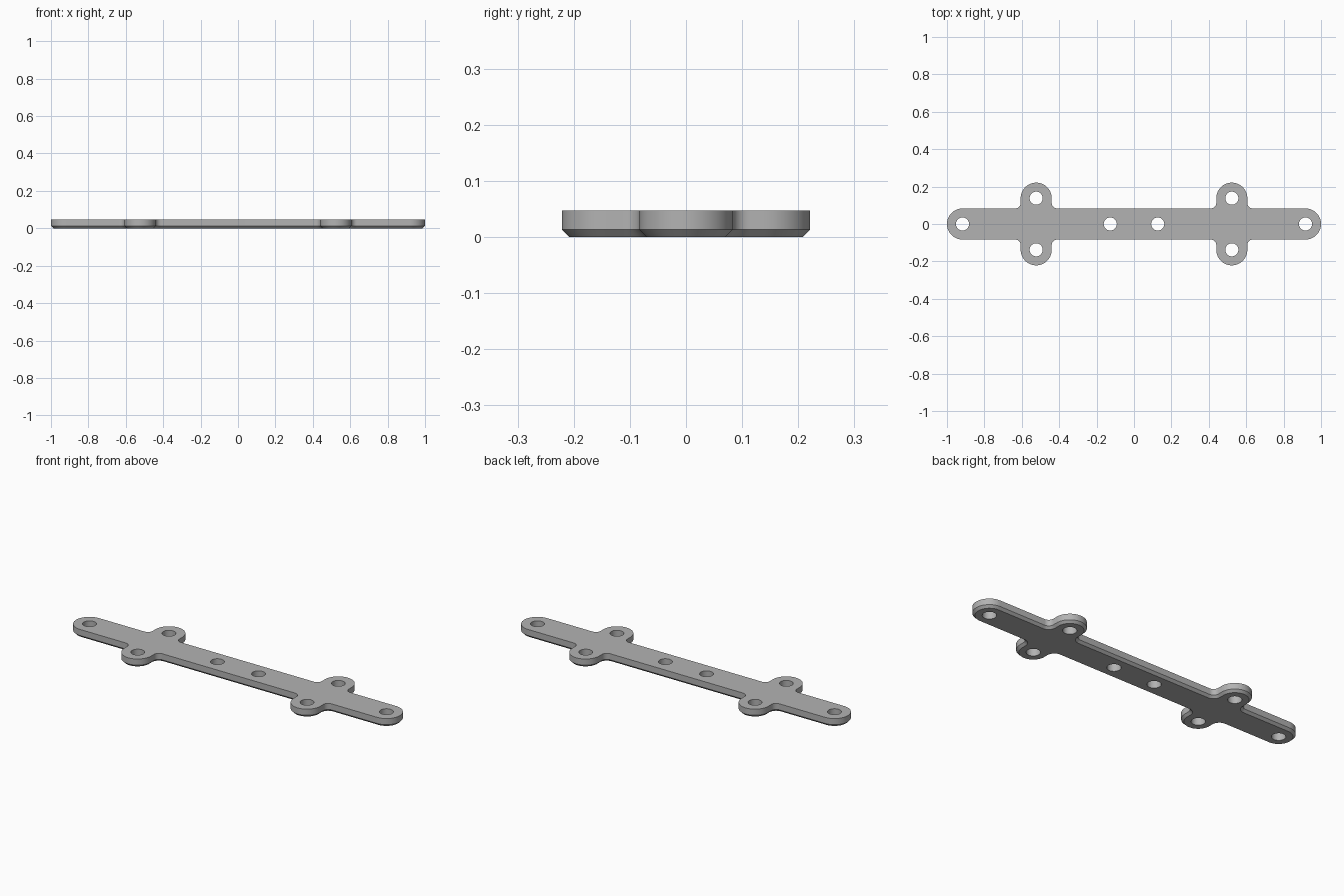
import bpy, bmesh
from math import sin, cos, pi, radians

cube = bpy.data.objects.get("Cube")
if cube:
    bpy.data.objects.remove(cube, do_unlink=True)

END_X, LOBE_X, LOBE_Y, MID_X = 0.917, 0.523, 0.138, 0.127
R, FILLET, HOLE = 0.083, 0.03, 0.035
HEIGHT, CHAMFER = 0.047, 0.013


def arc(cx, cy, r, a0, a1, n):
    steps = [radians(a0 + (a1 - a0) * i / n) for i in range(n + 1)]
    return [(cx + r * cos(a), cy + r * sin(a)) for a in steps]


def outline(inset):
    """Counter-clockwise plate outline, shrunk by inset."""
    r, f = R - inset, FILLET + inset
    side = R + FILLET
    # Upper edge from the right end to the left end
    half = arc(END_X, 0, r, 0, 90, 16)
    for x in (LOBE_X, -LOBE_X):
        half += arc(x + side, side, f, 270, 180, 10)
        half += arc(x, LOBE_Y, r, 0, 180, 32)
        half += arc(x - side, side, f, 360, 270, 10)
    half += arc(-END_X, 0, r, 90, 180, 16)[:-1]
    # The lower edge is the same path turned half a circle
    return half + [(-x, -y) for x, y in half]


def add_ring(bm, points, z):
    verts = [bm.verts.new((x, y, z)) for x, y in points]
    return verts, [bm.edges.new((v, verts[i - 1])) for i, v in enumerate(verts)]


def add_wall(bm, lower, upper):
    for i in range(len(lower)):
        bm.faces.new((lower[i - 1], lower[i], upper[i], upper[i - 1]))


# Plate walls with a chamfered lower rim
bm = bmesh.new()
foot, bottom_edges = add_ring(bm, outline(CHAMFER), 0)
rim, _ = add_ring(bm, outline(0), CHAMFER)
crown, top_edges = add_ring(bm, outline(0), HEIGHT)
add_wall(bm, foot, rim)
add_wall(bm, rim, crown)

# Screw holes
holes = [(s * x, 0) for s in (-1, 1) for x in (MID_X, END_X)]
holes += [(s * LOBE_X, t * LOBE_Y) for s in (-1, 1) for t in (-1, 1)]
for x, y in holes:
    circle = arc(x, y, HOLE, 0, 360, 32)[:-1]
    low, low_edges = add_ring(bm, circle, 0)
    high, high_edges = add_ring(bm, circle, HEIGHT)
    add_wall(bm, low, high)
    bottom_edges += low_edges
    top_edges += high_edges

# Flat bottom and top around the holes
for edges in (bottom_edges, top_edges):
    bmesh.ops.triangle_fill(bm, edges=edges, use_beauty=True, use_dissolve=False)
bmesh.ops.recalc_face_normals(bm, faces=bm.faces[:])

mesh = bpy.data.meshes.new("mounting_plate")
bm.to_mesh(mesh)
bm.free()
plate = bpy.data.objects.new("mounting_plate", mesh)
bpy.context.collection.objects.link(plate)

# Plain grey finish
grey = bpy.data.materials.new("plain_grey")
grey.use_nodes = True
colour = (0.45, 0.45, 0.45, 1)
grey.diffuse_color = colour
grey.node_tree.nodes["Principled BSDF"].inputs["Base Color"].default_value = colour
mesh.materials.append(grey)

bpy.ops.object.select_all(action="DESELECT")
plate.select_set(True)
bpy.context.view_layer.objects.active = plate
bpy.ops.object.shade_smooth_by_angle(angle=radians(30))
